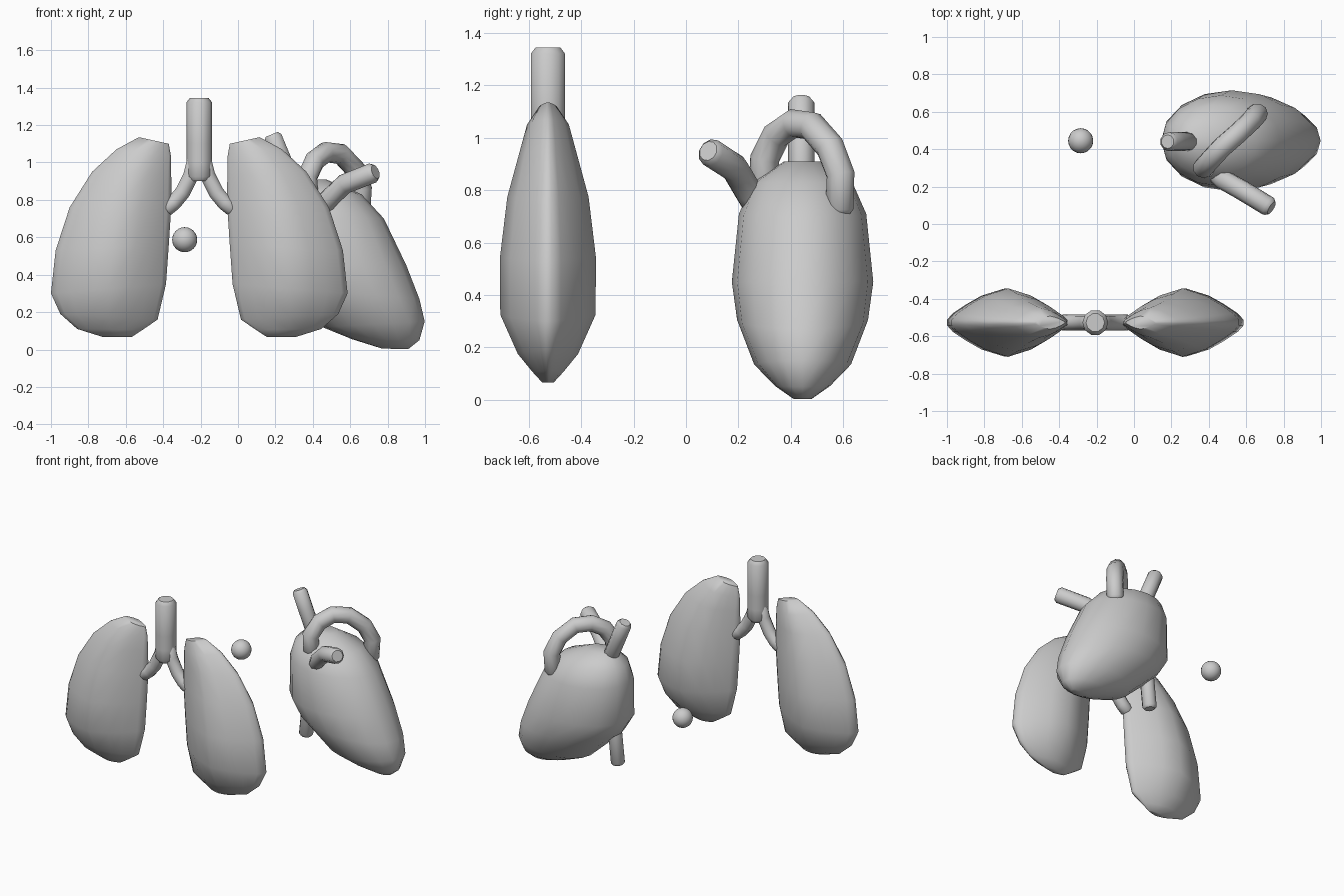
import bpy, bmesh, math
from mathutils import Vector

if "Cube" in bpy.data.objects:
    bpy.data.objects.remove(bpy.data.objects["Cube"])

MID = -0.207      # mirror plane of the lungs
LUNG_Y = -0.527
HEART_Y = 0.445


def finish(name, me, angle=55):
    ob = bpy.data.objects.new(name, me)
    bpy.context.collection.objects.link(ob)
    for p in me.polygons:
        p.use_smooth = True
    me.set_sharp_from_angle(angle=math.radians(angle))
    return ob


def loft(name, rings, section, yc, mirror=False):
    """Rings: (x0, z0, x1, z1, half depth); section: (t, depth factor)."""
    bm = bmesh.new()
    rows = []
    for x0, z0, x1, z1, h in rings:
        row = []
        for t, f in section:
            x = x0 + (x1 - x0) * t
            if mirror:
                x = 2 * MID - x
            row.append(bm.verts.new((x, yc + h * f, z0 + (z1 - z0) * t)))
        rows.append(row)
    n = len(section)
    for a, b in zip(rows, rows[1:]):
        for i in range(n):
            j = (i + 1) % n
            bm.faces.new((a[i], a[j], b[j], b[i]))
    bm.faces.new(rows[0])
    bm.faces.new(rows[-1][::-1])
    bmesh.ops.recalc_face_normals(bm, faces=bm.faces)
    me = bpy.data.meshes.new(name)
    bm.to_mesh(me)
    bm.free()
    return finish(name, me)


def tube(name, pts, r):
    """Round tube along a path, with slightly bevelled ends."""
    p = [Vector(q) for q in pts]
    d0, d1 = (p[1] - p[0]).normalized(), (p[-1] - p[-2]).normalized()
    path = [(p[0], .72), (p[0] + d0 * r * .35, 1)]
    path += [(q, 1) for q in p[1:-1]]
    path += [(p[-1] - d1 * r * .35, 1), (p[-1], .72)]
    cu = bpy.data.curves.new(name, 'CURVE')
    cu.dimensions = '3D'
    cu.bevel_depth = r
    cu.bevel_resolution = 3
    cu.use_fill_caps = True
    sp = cu.splines.new('POLY')
    sp.points.add(len(path) - 1)
    for pt, (co, rad) in zip(sp.points, path):
        pt.co = (*co, 1)
        pt.radius = rad
    tmp = bpy.data.objects.new(name + "_path", cu)
    bpy.context.collection.objects.link(tmp)
    bpy.context.view_layer.update()
    me = bpy.data.meshes.new_from_object(
        tmp.evaluated_get(bpy.context.evaluated_depsgraph_get()))
    bpy.data.objects.remove(tmp)
    return finish(name, me)


# Lungs: lens-shaped section lofted down the outline
half = [(0, .08), (.05, .27), (.17, .54), (.3, .79), (.5, 1), (.7, .79), (.83, .54), (.96, .22), (1, .08)]
lens = half + [(t, -f) for t, f in reversed(half)]
lung = [(-.53, 1.135, -.37, 1.10, .035), (-.65, 1.07, -.358, 1.03, .08),
        (-.78, .95, -.357, .93, .11), (-.90, .76, -.355, .79, .155),
        (-.975, .53, -.37, .56, .183), (-1.0, .30, -.385, .35, .182),
        (-.95, .19, -.43, .16, .115), (-.86, .11, -.51, .105, .06),
        (-.72, .066, -.57, .066, .022)]
for side, flip in (("left", False), ("right", True)):
    loft(side + "_lung", lung, lens, LUNG_Y, flip)

# Windpipe and its two branches
tube("windpipe", [(MID, LUNG_Y, 1.345), (MID, LUNG_Y, 1.1), (MID, LUNG_Y, 1.0), (MID, LUNG_Y, .9)], .069)
for side, s in (("left", -1), ("right", 1)):
    branch = [(.02, 1.03), (.045, .93), (.09, .84), (.135, .785), (.185, .745)]
    tube(side + "_bronchus", [(MID + s * x, LUNG_Y, z) for x, z in branch], .043)

# Heart body: elliptical section lofted from the top to the apex
N = 16
oval = [(.5 - .5 * math.cos(2 * math.pi * i / N), math.sin(2 * math.pi * i / N)) for i in range(N)]
heart = [(.27, .91, .47, .91, .07), (.18, .83, .66, .83, .19),
         (.147, .72, .78, .70, .243), (.145, .45, .90, .45, .27),
         (.21, .34, .97, .27, .25), (.45, .12, .998, .15, .185),
         (.61, .055, .97, .05, .105), (.77, .005, .91, .002, .035)]
loft("heart_body", heart, oval, HEART_Y)

# Great vessels
tube("arch_artery", [(.38, .30, .80), (.37, .30, .92), (.41, .345, 1.01), (.47, .41, 1.055),
                     (.55, .48, 1.045), (.625, .55, .965), (.66, .59, .86), (.65, .585, .71)], .056)
tube("lung_artery", [(.42, .29, .71), (.48, .235, .80), (.57, .185, .885), (.735, .085, .95)], .054)
tube("upper_vein", [(.18, .44, 1.15), (.23, .44, 1.03), (.31, .44, .84)], .051)
tube("lower_vein", [(.30, .44, .55), (.26, .44, .35), (.235, .44, .11)], .048)

# Small loose ball
bm = bmesh.new()
bmesh.ops.create_uvsphere(bm, u_segments=20, v_segments=12, radius=.067)
ball_mesh = bpy.data.meshes.new("small_ball")
bm.to_mesh(ball_mesh)
bm.free()
ball = finish("small_ball", ball_mesh)
ball.location = (-.285, .445, .587)
